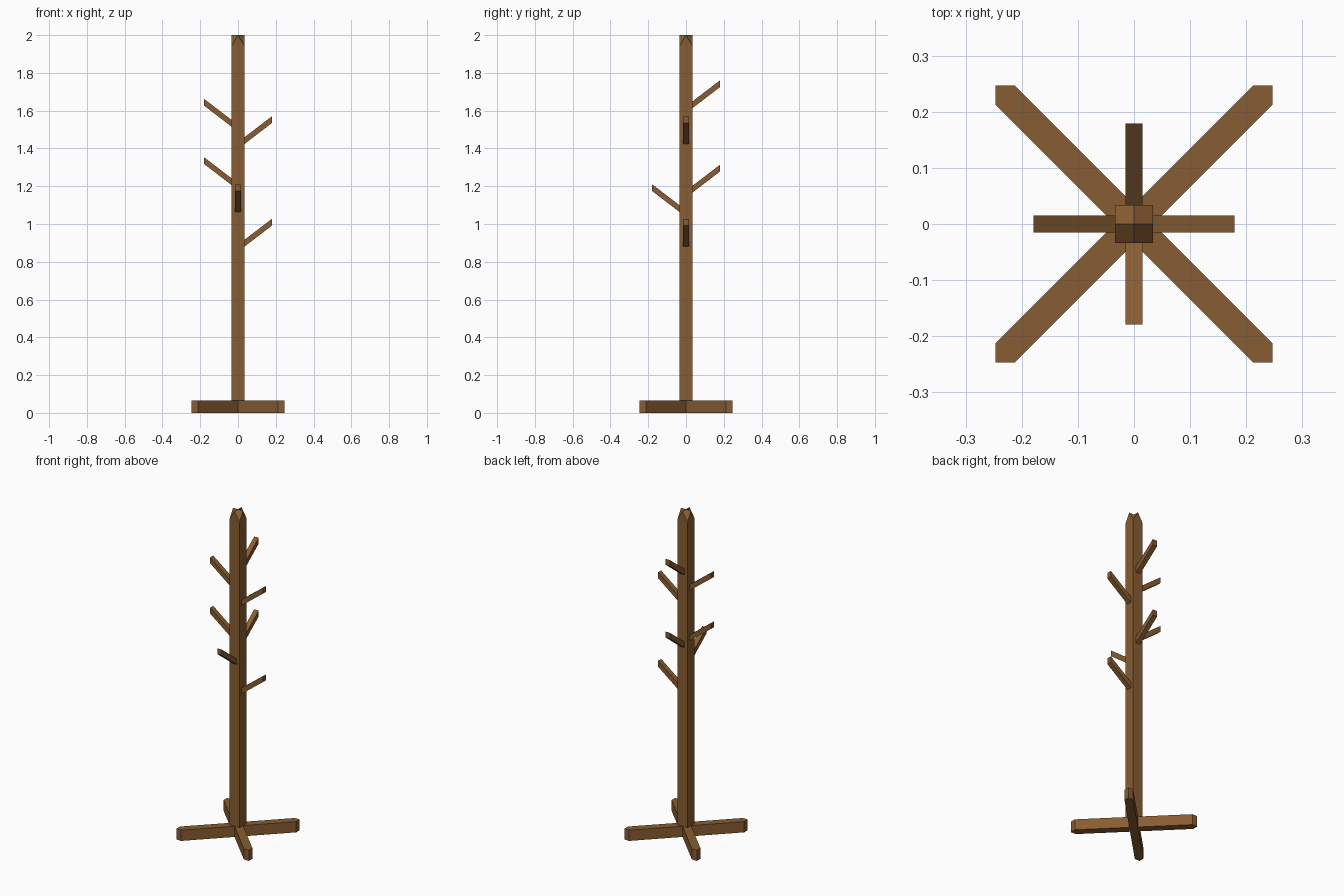
import bpy, bmesh
from math import radians, pi
from mathutils import Matrix, Vector

if "Cube" in bpy.data.objects:
    bpy.data.objects.remove(bpy.data.objects["Cube"])

wood = bpy.data.materials.new("brown_wood")
wood.diffuse_color = (0.25, 0.11, 0.032, 1)
wood.use_nodes = True
wood.node_tree.nodes["Principled BSDF"].inputs["Base Color"].default_value = wood.diffuse_color


def finish(bm, name):
    bmesh.ops.recalc_face_normals(bm, faces=bm.faces)
    mesh = bpy.data.meshes.new(name)
    bm.to_mesh(mesh)
    bm.free()
    mesh.materials.append(wood)
    obj = bpy.data.objects.new(name, mesh)
    bpy.context.collection.objects.link(obj)
    return obj


def prism(name, outline, direction):
    """Closed outline of 3D points extruded along a direction."""
    bm = bmesh.new()
    face = bm.faces.new([bm.verts.new(p) for p in outline])
    ext = bmesh.ops.extrude_face_region(bm, geom=[face], use_keep_orig=True)
    moved = [g for g in ext["geom"] if isinstance(g, bmesh.types.BMVert)]
    bmesh.ops.translate(bm, verts=moved, vec=direction)
    return finish(bm, name)


# Crossed feet with pointed ends, one outline repeated per quarter turn
foot_h, half, shoulder, tip = 0.066, 0.024, 0.325, 0.349
quarter = [(half, -half), (shoulder, -half), (tip, 0), (shoulder, half)]
outline = []
for i in range(4):
    turn = Matrix.Rotation(radians(45) + i * pi / 2, 3, 'Z')
    outline += [turn @ Vector((x, y, 0)) for x, y in quarter]
prism("crossed_feet", outline, (0, 0, foot_h))

# Square post, its four top corners cut down
r, top, corner_z = 0.034, 2.0, 1.942
bm = bmesh.new()
ring = [(-r, -r), (0, -r), (r, -r), (r, 0), (r, r), (0, r), (-r, r), (-r, 0)]
upper = [bm.verts.new((x, y, corner_z if x and y else top)) for x, y in ring]
lower = [bm.verts.new((x, y, foot_h)) for x, y in ring[::2]]
centre = bm.verts.new((0, 0, top))
bm.faces.new(lower)
for i in range(4):
    a, b, c = upper[2 * i], upper[2 * i + 1], upper[(2 * i + 2) % 8]
    bm.faces.new((lower[i], lower[(i + 1) % 4], c, b, a))
    bm.faces.new((a, b, centre, upper[2 * i - 1]))
finish(bm, "post")

# Slanted pegs: (quarter turn from +x, height of the tip's upper edge)
pegs = [(0, 1.027), (3, 1.21), (1, 1.313), (2, 1.353),
        (0, 1.57), (2, 1.662), (1, 1.76)]
w, t, x0, x1, rise = 0.015, 0.036, 0.03, 0.179, 0.114
for n, (q, z) in enumerate(pegs, 1):
    turn = Matrix.Rotation(q * pi / 2, 3, 'Z')
    side = [(x0, -w, z - rise - t), (x1, -w, z - t), (x1, -w, z), (x0, -w, z - rise)]
    prism(f"coat_peg_{n}", [turn @ Vector(p) for p in side], turn @ Vector((0, 2 * w, 0)))
